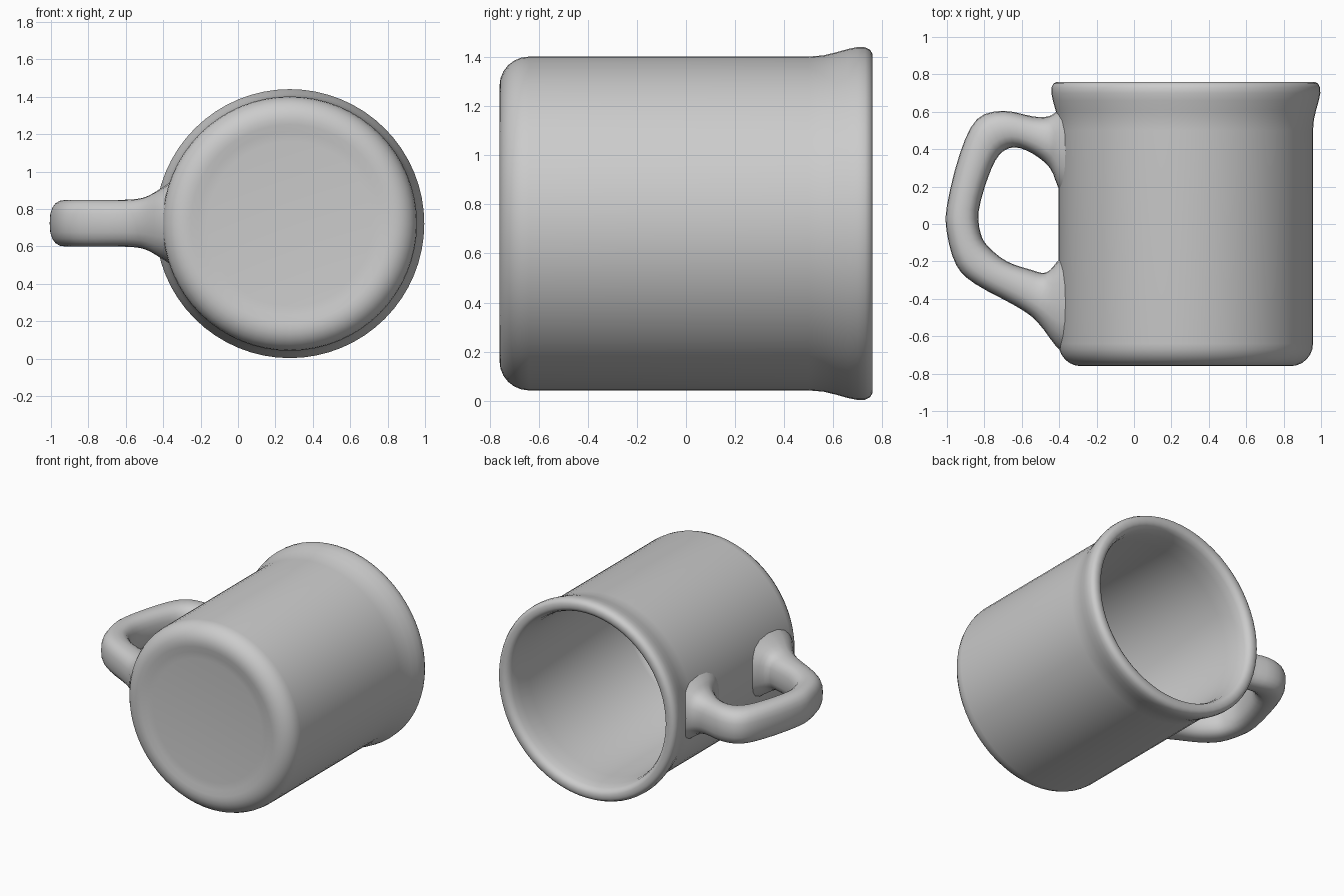
import bpy, bmesh, math
from mathutils import Vector

if "Cube" in bpy.data.objects:
    bpy.data.objects.remove(bpy.data.objects["Cube"])

CX, CZ = 0.277, 0.722
grey = bpy.data.materials.new("grey glaze")
grey.diffuse_color = (0.6, 0.6, 0.6, 1)
grey.use_nodes = True
grey.node_tree.nodes["Principled BSDF"].inputs["Base Color"].default_value = grey.diffuse_color


def finish(bm, name, angle):
    bmesh.ops.recalc_face_normals(bm, faces=bm.faces)
    mesh = bpy.data.meshes.new(name)
    bm.to_mesh(mesh)
    bm.free()
    mesh.materials.append(grey)
    obj = bpy.data.objects.new(name, mesh)
    bpy.context.collection.objects.link(obj)
    bpy.ops.object.select_all(action='DESELECT')
    obj.select_set(True)
    bpy.context.view_layer.objects.active = obj
    bpy.ops.object.shade_smooth_by_angle(angle=math.radians(angle))
    return obj


def skin(bm, rings):
    """Bridge rings of equal point count and cap both ends."""
    loops = [[bm.verts.new(p) for p in ring] for ring in rings]
    n = len(loops[0])
    for a, b in zip(loops, loops[1:]):
        for i in range(n):
            j = (i + 1) % n
            bm.faces.new((a[i], a[j], b[j], b[i]))
    bm.faces.new(loops[0])
    bm.faces.new(loops[-1])


# Mug body lying on its side: (radius, y) from base, over the rim, to inner floor
profile = [(0.44, -0.745), (0.49, -0.75), (0.53, -0.758)]
for k in range(7):                                   # rounded base edge
    a = math.radians(15 * k)
    profile.append((0.56 + 0.12 * math.sin(a), -0.64 - 0.12 * math.cos(a)))
profile += [(0.68, 0.50), (0.685, 0.56), (0.697, 0.61), (0.711, 0.66),
            (0.719, 0.70), (0.718, 0.73), (0.708, 0.75), (0.69, 0.76),
            (0.66, 0.76), (0.638, 0.748), (0.625, 0.72), (0.615, 0.66),
            (0.61, 0.55), (0.61, -0.58), (0.595, -0.63), (0.55, -0.66)]
N = 64
body = bmesh.new()
skin(body, [[(CX + r * math.cos(t * math.tau / N), y, CZ + r * math.sin(t * math.tau / N))
             for t in range(N)] for r, y in profile])
finish(body, "mug_body", 50)

# Handle: outer x, y, inner x, y, half height of each section
sections = [Vector(s) for s in (
    (-0.36, 0.66, -0.36, 0.12, 0.22), (-0.41, 0.605, -0.407, 0.2, 0.185),
    (-0.46, 0.575, -0.45, 0.30, 0.15), (-0.54, 0.575, -0.54, 0.375, 0.128),
    (-0.70, 0.605, -0.64, 0.41, 0.125), (-0.84, 0.56, -0.72, 0.37, 0.125),
    (-0.93, 0.38, -0.78, 0.25, 0.125), (-1.0, 0.10, -0.83, 0.07, 0.125),
    (-1.0, -0.05, -0.82, -0.05, 0.125), (-0.95, -0.22, -0.78, -0.12, 0.125),
    (-0.85, -0.32, -0.68, -0.20, 0.125), (-0.63, -0.44, -0.55, -0.245, 0.126),
    (-0.52, -0.52, -0.47, -0.26, 0.14), (-0.42, -0.65, -0.41, -0.20, 0.185),
    (-0.36, -0.70, -0.36, -0.14, 0.22))]


def spline(pts, steps):
    """Smooth curve through all the points."""
    out = []
    for i in range(len(pts) - 1):
        p0, p1, p2 = pts[max(i - 1, 0)], pts[i], pts[i + 1]
        p3 = pts[min(i + 2, len(pts) - 1)]
        for s in range(steps):
            t = s / steps
            out.append(p1 + (p2 - p0) * (t / 2)
                       + (p0 * 2 - p1 * 5 + p2 * 4 - p3) * (t * t / 2)
                       + (p1 * 3 - p0 - p2 * 3 + p3) * (t ** 3 / 2))
    return out + [pts[-1]]


def soft(v):
    return math.copysign(abs(v) ** 0.8, v)           # slightly squared oval


rings = []
for ox, oy, ix, iy, h in spline(sections, 3):
    ring = []
    for k in range(20):
        a = k * math.tau / 20
        c, s = soft(math.cos(a)), soft(math.sin(a))
        ring.append(((ox + ix) / 2 + c * (ox - ix) / 2,
                     (oy + iy) / 2 + c * (oy - iy) / 2, CZ + 0.002 + s * h))
    rings.append(ring)
handle = bmesh.new()
skin(handle, rings)
finish(handle, "handle", 60)
